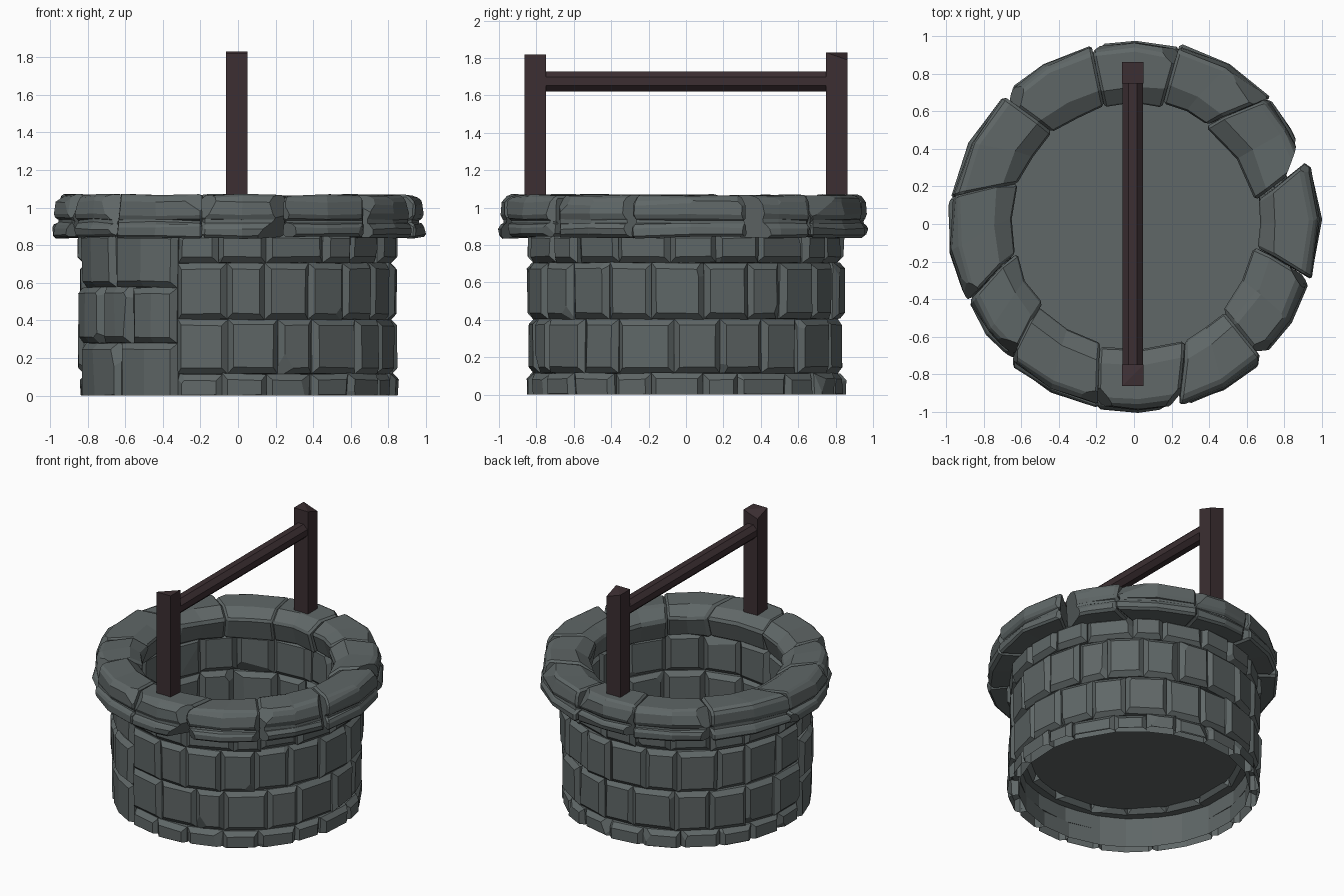
import bpy, bmesh, random
from math import radians, cos, sin, pi
from mathutils import Vector

if "Cube" in bpy.data.objects:
    bpy.data.objects.remove(bpy.data.objects["Cube"])

random.seed(11)


def material(name, col):
    m = bpy.data.materials.new(name)
    m.diffuse_color = (*col, 1)
    m.use_nodes = True
    m.node_tree.nodes["Principled BSDF"].inputs["Base Color"].default_value = m.diffuse_color
    return m


STONE = material("stone", (0.115, 0.135, 0.135))
WOOD = material("dark_wood", (0.045, 0.028, 0.032))


def rnd(a):
    return random.uniform(-a, a)


def finish(bm, name, mat):
    me = bpy.data.meshes.new(name)
    bm.to_mesh(me)
    bm.free()
    ob = bpy.data.objects.new(name, me)
    bpy.context.collection.objects.link(ob)
    me.materials.append(mat)
    return ob


def slice_off(bm, co, no, cap=True):
    # cut away everything on the normal's side
    bmesh.ops.bisect_plane(bm, geom=bm.verts[:] + bm.edges[:] + bm.faces[:],
                           plane_co=co, plane_no=no, clear_outer=True)
    if cap:
        bmesh.ops.holes_fill(bm, edges=[e for e in bm.edges if e.is_boundary], sides=0)


def add_stone(target, profile, j0, j1, segs, bevel, jitter, chips, chip_size, face):
    # sweep an (r, z) profile between two joints, chamfer it, knock corners off
    # a joint is (angle, skew); face +1/-1 dresses only the outer/inner side, 0 both
    bm = bmesh.new()
    swell = rnd(jitter)
    rmid = (min(p[0] for p in profile) + max(p[0] for p in profile)) / 2
    dressed = set()
    rings = []
    for i in range(segs + 1):
        t = i / segs
        rings.append([])
        for r, z in profile:
            show = face == 0 or (r - rmid) * face > 0
            a = radians(j0[0] + (j1[0] - j0[0]) * t
                        + (j0[1] * (1 - t) + j1[1] * t) * (r - 0.8))
            dz = rnd(jitter * 0.4) if show else 0
            rr = r + (rnd(jitter * 0.6) + swell if show else 0)
            v = bm.verts.new((rr * cos(a), rr * sin(a), z + dz))
            if show:
                dressed.add(v)
            rings[-1].append(v)
    n = len(profile)
    for p, q in zip(rings, rings[1:]):
        for j in range(n):
            k = (j + 1) % n
            bm.faces.new((p[j], p[k], q[k], q[j]))
    bm.faces.new(rings[0])
    bm.faces.new(rings[-1][::-1])
    bmesh.ops.recalc_face_normals(bm, faces=bm.faces[:])
    sharp = [e for e in bm.edges if e.calc_face_angle(0) > 0.7
             and all(v in dressed for v in e.verts)]
    bmesh.ops.bevel(bm, geom=sharp, offset=bevel, segments=1, profile=0.5,
                    affect='EDGES', clamp_overlap=True)
    for _ in range(chips):
        side = random.choice((-1, 1))
        a = radians(j1[0] if side == 1 else j0[0])
        turn = side * random.uniform(.2, 1)
        f = face or 1
        no = Vector((f * cos(a) - turn * sin(a), f * sin(a) + turn * cos(a), rnd(0.9))).normalized()
        reach = max(v.co.dot(no) for v in bm.verts)
        slice_off(bm, no * (reach - random.uniform(0.2, 1) * chip_size), no)
    if min(v.co.z for v in bm.verts) < 0:
        slice_off(bm, Vector((0, 0, 0)), Vector((0, 0, -1)), cap=False)
    bmesh.ops.recalc_face_normals(bm, faces=bm.faces[:])
    me = bpy.data.meshes.new("tmp")
    bm.to_mesh(me)
    bm.free()
    target.from_mesh(me)
    bpy.data.meshes.remove(me)


def course(name, profile, start, end, count, segs=1, bevel=0.032, jitter=0.012,
           chips=1, chip_size=0.025, face=1, skew=0):
    # a run of stones with uneven joints
    step = (end - start) / count
    joints = [(start + step * i + (rnd(step * 0.14) if 0 < i < count else 0), rnd(skew))
              for i in range(count)]
    joints.append((joints[0][0] + end - start, joints[0][1]))
    bm = bmesh.new()
    for j0, j1 in zip(joints, joints[1:]):
        add_stone(bm, profile, j0, j1, segs, bevel, jitter,
                  random.randint(0, chips), chip_size, face)
    return finish(bm, name, STONE)


def box_profile(z0, z1, ri=0.78, ro=0.85):
    return [(ri, z0), (ro, z0), (ro, z1), (ri, z1)]


# outer wall courses, open underneath
for i, (z0, z1) in enumerate(((-0.03, 0.115), (0.115, 0.405), (0.405, 0.705), (0.705, 0.87))):
    course(f"wall_course_{i + 1}", box_profile(z0, z1), 247, 550, 18 - i % 2)

# front-left patch, whose courses sit at different heights
for i, (z0, z1) in enumerate(((-0.03, 0.28), (0.28, 0.575), (0.575, 0.87))):
    course(f"patch_course_{i + 1}", box_profile(z0, z1, ro=0.857), 190, 247, 3 if i == 1 else 2,
           segs=2, chips=2)

# lining courses facing the shaft
for i, (z0, z1) in enumerate(((0.22, 0.32), (0.32, 0.59), (0.59, 0.87))):
    course(f"lining_course_{i + 1}", box_profile(z0, z1, 0.70, 0.785), 0, 360, 17, face=-1)

# overhanging rim: rough stones with a grooved outer face and slanted joints
rim = [(0.70, 0.845), (0.985, 0.84), (0.99, 0.905), (0.95, 0.925),
       (0.98, 0.95), (0.97, 1.03), (0.94, 1.067), (0.75, 1.065), (0.655, 1.0)]
course("rim_stones", rim, 15, 375, 12, segs=2, bevel=0.024, jitter=0.018,
       chips=4, chip_size=0.05, face=0, skew=35)

# floor inside the shaft
bm = bmesh.new()
bmesh.ops.create_circle(bm, cap_ends=True, segments=32, radius=0.70)
bmesh.ops.translate(bm, verts=bm.verts, vec=(0, 0, 0.25))
finish(bm, "shaft_floor", STONE)

# two posts, each with a worn top corner
for side, label, top in ((-1, "front", 1.82), (1, "back", 1.83)):
    bm = bmesh.new()
    bmesh.ops.create_cube(bm, size=1)
    for v in bm.verts:
        worn = 0.04 if v.co.x * side > 0 and v.co.y > 0 else 0
        v.co = (v.co.x * 0.115 - 0.007, side * 0.805 + v.co.y * 0.115,
                top - worn if v.co.z > 0 else 1.0)
    bmesh.ops.triangulate(bm, faces=[f for f in bm.faces if f.normal.z > 0.5])
    finish(bm, f"{label}_post", WOOD)

# eight-sided crossbeam
bm = bmesh.new()
bmesh.ops.create_cone(bm, cap_ends=True, segments=8, radius1=0.058, radius2=0.058, depth=1.54)
for v in bm.verts:
    # stand the beam along y with flats on top and bottom
    c, s = v.co.x, v.co.y
    x = c * cos(pi / 8) - s * sin(pi / 8)
    z = c * sin(pi / 8) + s * cos(pi / 8)
    v.co = (x - 0.007, v.co.z, 1.675 + z)
bmesh.ops.recalc_face_normals(bm, faces=bm.faces[:])
finish(bm, "crossbeam", WOOD)
